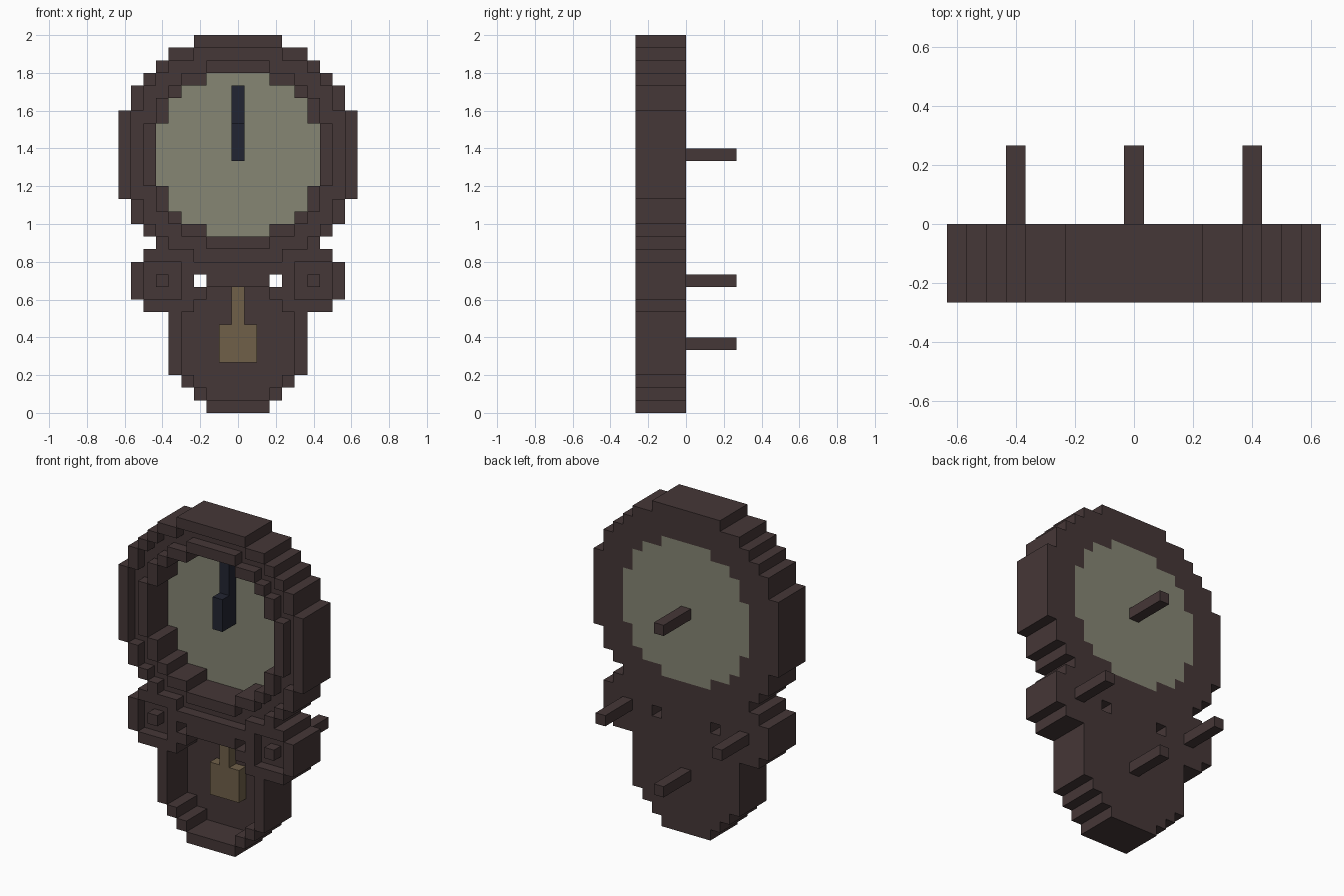
import bpy
import bmesh

U = 2 / 30  # size of one block; the body is 4 blocks deep, y = -4U .. 0

cube = bpy.data.objects.get("Cube")
if cube:
    bpy.data.objects.remove(cube, do_unlink=True)


def material(name, srgb):
    lin = [((c / 255 + 0.055) / 1.055) ** 2.4 for c in srgb] + [1.0]
    m = bpy.data.materials.new(name)
    m.use_nodes = True
    m.diffuse_color = lin
    bsdf = m.node_tree.nodes["Principled BSDF"]
    bsdf.inputs["Base Color"].default_value = lin
    bsdf.inputs["Roughness"].default_value = 0.8
    return m


WOOD = material("dark_wood", (69, 55, 55))
CREAM = material("dial_cream", (134, 134, 116))
NAVY = material("hand_navy", (34, 37, 50))
BRASS = material("dull_brass", (112, 96, 73))


# Cell sets: (column, row) blocks seen from the front
def block(x0, x1, z0, z1):
    return {(x, z) for x in range(x0, x1 + 1) for z in range(z0, z1 + 1)}


def stepped(centre_x, z0, half_widths):
    """Stepped round shape from half widths, bottom row first."""
    return {(centre_x + x, z0 + k) for k, h in enumerate(half_widths)
            for x in range(-h, h + 1)}


def around(x, z):
    return {(x + 1, z), (x - 1, z), (x, z + 1), (x, z - 1)}


def erode(cells):
    return {c for c in cells if around(*c) <= cells}


def dilate(cells):
    return cells.union(*(around(*c) for c in cells))


def slab(name, cells, front, back, mat):
    """Extrude a cell set from depth front to back (in blocks)."""
    bm = bmesh.new()
    verts = {}

    def corner(x, z):
        if (x, z) not in verts:
            verts[x, z] = bm.verts.new(((x - 0.5) * U, front * U, z * U))
        return verts[x, z]

    for x, z in sorted(cells):
        bm.faces.new([corner(x, z), corner(x + 1, z),
                      corner(x + 1, z + 1), corner(x, z + 1)])
    ext = bmesh.ops.extrude_face_region(bm, geom=bm.faces[:], use_keep_orig=True)
    moved = [g for g in ext["geom"] if isinstance(g, bmesh.types.BMVert)]
    bmesh.ops.translate(bm, verts=moved, vec=(0, (back - front) * U, 0))
    bmesh.ops.recalc_face_normals(bm, faces=bm.faces[:])
    mesh = bpy.data.meshes.new(name)
    bm.to_mesh(mesh)
    bm.free()
    mesh.materials.append(mat)
    obj = bpy.data.objects.new(name, mesh)
    bpy.context.collection.objects.link(obj)
    return obj


# Clock head: outer rim, sunken groove, inner bezel and dial
head = stepped(0, 11, [3, 5, 6, 7, 8, 8] + [9] * 7 + [8, 8, 7, 6, 5, 3])
dial = stepped(0, 14, [2, 4, 5, 5] + [6] * 5 + [5, 5, 4, 2])
bezel = dilate(dial)
outer_rim = head - erode(head)

# Pendulum case: pill-shaped rim with a thin back panel
case = stepped(0, 0, [2, 3, 4] + [5] * 5 + [4, 3, 2])
opening = erode(case)

# Side rosettes
rosettes = {}
for side, cx in (("left", 6), ("right", -6)):
    rosettes[side] = stepped(cx, 8, [1, 2, 2, 2, 1])

case_rim = case - opening
all_rosettes = rosettes["left"] | rosettes["right"]

slab("head_outer_rim", outer_rim - all_rosettes, -4, 0, WOOD)
slab("head_groove", erode(head) - bezel, -3, 0, WOOD)
slab("dial_bezel", bezel - dial, -4, 0, WOOD)
slab("dial", dial, -1, 0, CREAM)
slab("case_rim", case_rim - all_rosettes, -4, 0, WOOD)
slab("case_back_panel", opening, -1, 0, WOOD)

for side, cx in (("left", 6), ("right", -6)):
    inner = erode(rosettes[side])
    inner = block(cx - 1, cx + 1, 9, 11)
    boss = {(cx, 10)}
    slab(side + "_rosette_rim", rosettes[side] - inner, -4, 0, WOOD)
    slab(side + "_rosette_face", inner - boss, -3, 0, WOOD)
    slab(side + "_rosette_boss", boss, -4, 0, WOOD)
    slab(side + "_rear_peg", boss, 0, 4, WOOD)

# Hands
slab("minute_hand", block(0, 0, 20, 25), -2, -1, NAVY)
slab("hour_hand", block(0, 0, 20, 22), -3, -2, NAVY)

# Pendulum
slab("pendulum_rod", block(0, 0, 7, 9), -2, -1, BRASS)
slab("pendulum_bob", block(-1, 1, 4, 6), -2, -1, BRASS)

# Rear pegs on the centre line
slab("upper_rear_peg", {(0, 20)}, 0, 4, WOOD)
slab("lower_rear_peg", {(0, 5)}, 0, 4, WOOD)
